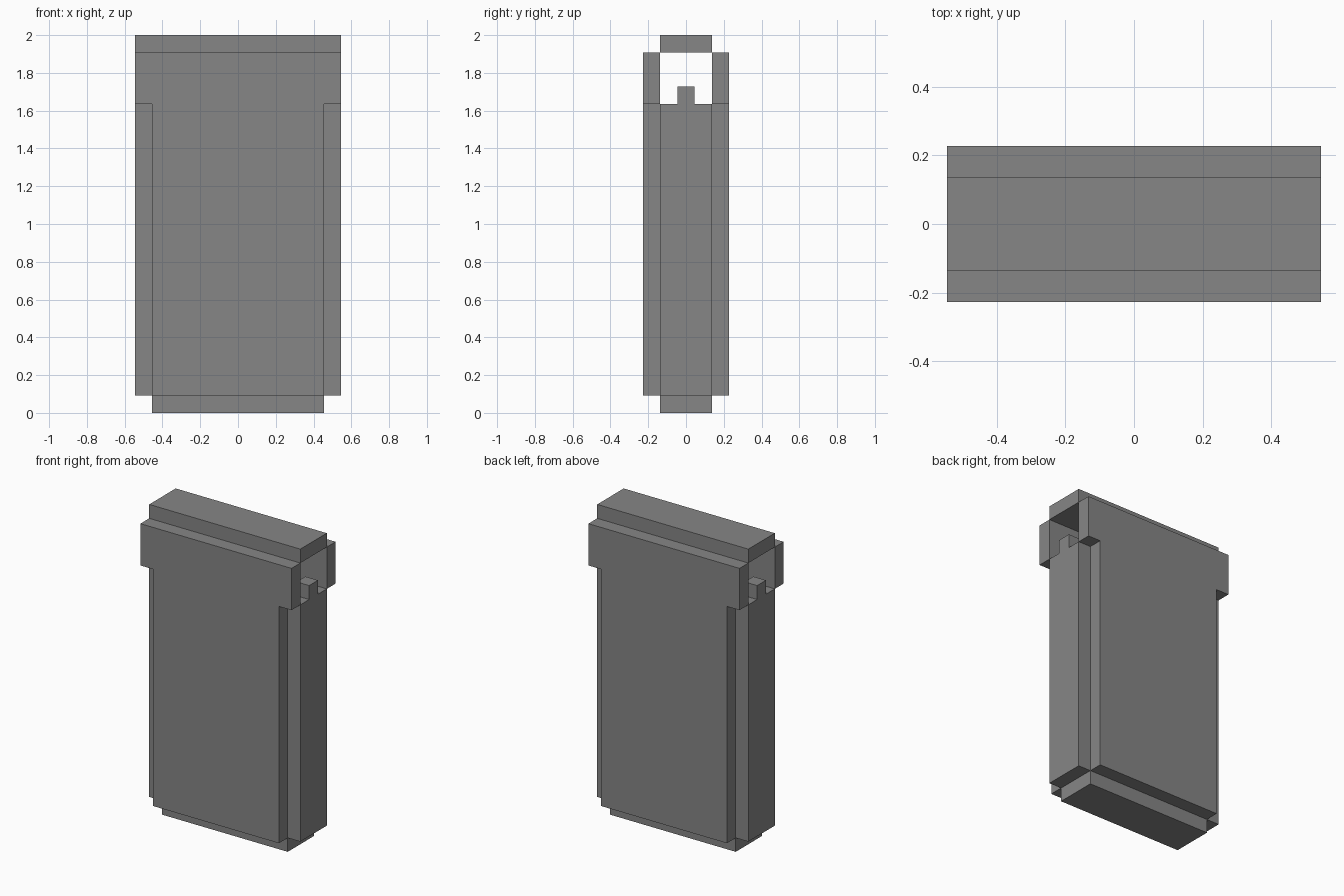
import bpy
import bmesh
from mathutils import Vector

if "Cube" in bpy.data.objects:
    bpy.data.objects.remove(bpy.data.objects["Cube"])

U = 1 / 11                      # thickness of every wall
HALF_W, HALF_D = 5 * U, 1.5 * U  # half size of the hollow inside
OUT_W = HALF_W + U
SHOULDER, RIM, TOP = 18 * U, 21 * U, 22 * U

grey = bpy.data.materials.new("mid grey")
grey.use_nodes = True
grey.diffuse_color = (0.24, 0.24, 0.24, 1)
grey.node_tree.nodes["Principled BSDF"].inputs["Base Color"].default_value = (0.24, 0.24, 0.24, 1)


def prism(name, outline, offset):
    """Extrude a closed outline of 3D points along an offset."""
    bm = bmesh.new()
    face = bm.faces.new([bm.verts.new(p) for p in outline])
    new = bmesh.ops.extrude_face_region(bm, geom=[face])["geom"]
    moved = [v for v in new if isinstance(v, bmesh.types.BMVert)]
    bmesh.ops.translate(bm, verts=moved, vec=Vector(offset))
    if len(bm.faces) == len(outline) + 1:   # close the starting side if it was removed
        bmesh.ops.holes_fill(bm, edges=bm.edges[:])
    bmesh.ops.recalc_face_normals(bm, faces=bm.faces[:])
    mesh = bpy.data.meshes.new(name)
    bm.to_mesh(mesh)
    bm.free()
    mesh.materials.append(grey)
    obj = bpy.data.objects.new(name, mesh)
    bpy.context.collection.objects.link(obj)
    return obj


def slab(name, half_w, z0, z1):
    """Horizontal plate as deep as the inside."""
    corners = [(-half_w, -HALF_D, z0), (half_w, -HALF_D, z0),
               (half_w, HALF_D, z0), (-half_w, HALF_D, z0)]
    return prism(name, corners, (0, 0, z1 - z0))


# Floor plate and the wider top bar
slab("floor_plate", HALF_W, 0, U)
slab("top_bar", OUT_W, RIM, TOP)

# T-shaped front and back panels
half_tee = [(HALF_W, U), (HALF_W, SHOULDER), (OUT_W, SHOULDER), (OUT_W, RIM)]
tee = half_tee + [(-x, z) for x, z in reversed(half_tee)]
for name, side in (("front_panel", -1), ("back_panel", 1)):
    prism(name, [(x, side * HALF_D, z) for x, z in tee], (0, side * U, 0))

# Side walls with a small centre tab on the upper edge
half_side = [(HALF_D, U), (HALF_D, SHOULDER), (U / 2, SHOULDER), (U / 2, SHOULDER + U)]
side_shape = half_side + [(-y, z) for y, z in reversed(half_side)]
for name, side in (("right_wall", -1), ("left_wall", 1)):
    prism(name, [(side * HALF_W, y, z) for y, z in side_shape], (side * U, 0, 0))
